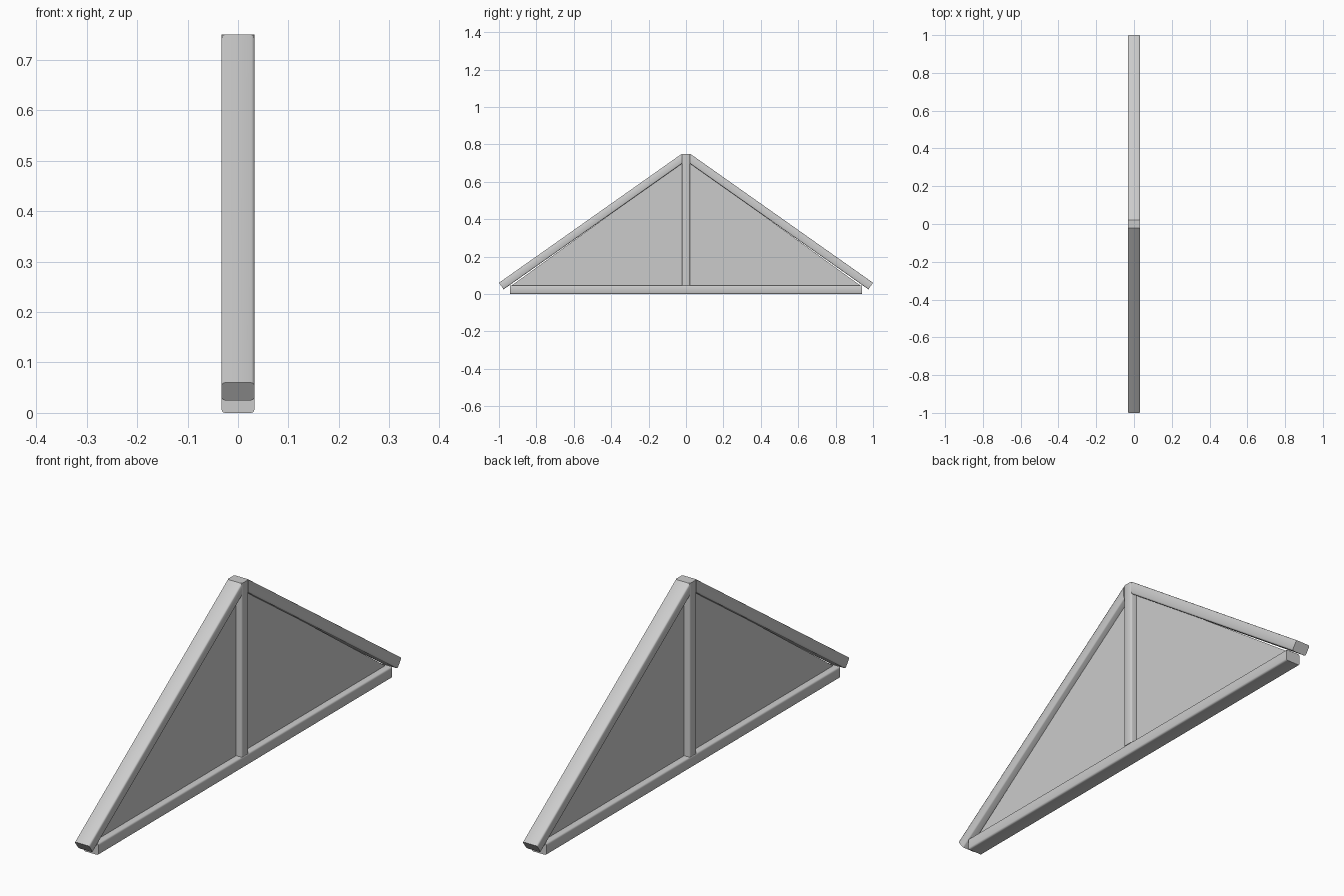
import bpy, bmesh

if "Cube" in bpy.data.objects:
    bpy.data.objects.remove(bpy.data.objects["Cube"])


def prism(name, profile, half_width, bevel=0.0):
    """Extrude a (y, z) profile across x, rounding only the long edges."""
    bm = bmesh.new()
    verts = [bm.verts.new((-half_width, y, z)) for y, z in profile]
    face = bm.faces.new(verts)
    ext = bmesh.ops.extrude_face_region(bm, geom=[face])
    moved = [g for g in ext["geom"] if isinstance(g, bmesh.types.BMVert)]
    bmesh.ops.translate(bm, vec=(2 * half_width, 0, 0), verts=moved)
    bmesh.ops.recalc_face_normals(bm, faces=bm.faces)
    if bevel:
        long_edges = [e for e in bm.edges if e.calc_length() > 0.3]
        bmesh.ops.bevel(bm, geom=long_edges, offset=bevel, segments=2,
                        profile=0.5, affect='EDGES')
    mesh = bpy.data.meshes.new(name)
    bm.to_mesh(mesh)
    bm.free()
    obj = bpy.data.objects.new(name, mesh)
    bpy.context.collection.objects.link(obj)
    bpy.context.view_layer.objects.active = obj
    obj.select_set(True)
    return obj


W = 0.0325

# Horizontal tie beam
prism("tie_beam", [(-0.94, 0), (0.94, 0), (0.94, 0.046), (-0.94, 0.046)], W, 0.006)

# Central king post
prism("king_post", [(-0.022, 0.045), (0.022, 0.045), (0.022, 0.75), (-0.022, 0.75)],
      W, 0.006)

# Sloping rafters: plumb cut at the ridge, square cut at the eaves
for side, s in (("front", -1), ("back", 1)):
    prism(side + "_rafter",
          [(s * 0.022, 0.75), (s * 1.0, 0.06), (s * 0.975, 0.025), (s * 0.022, 0.697)],
          W, 0.006)

# Thin infill panel, tucked into the frame
prism("gable_panel", [(-0.94, 0.04), (0.94, 0.04), (0.0, 0.72)], 0.007)

bpy.ops.object.shade_smooth_by_angle(angle=0.8)
